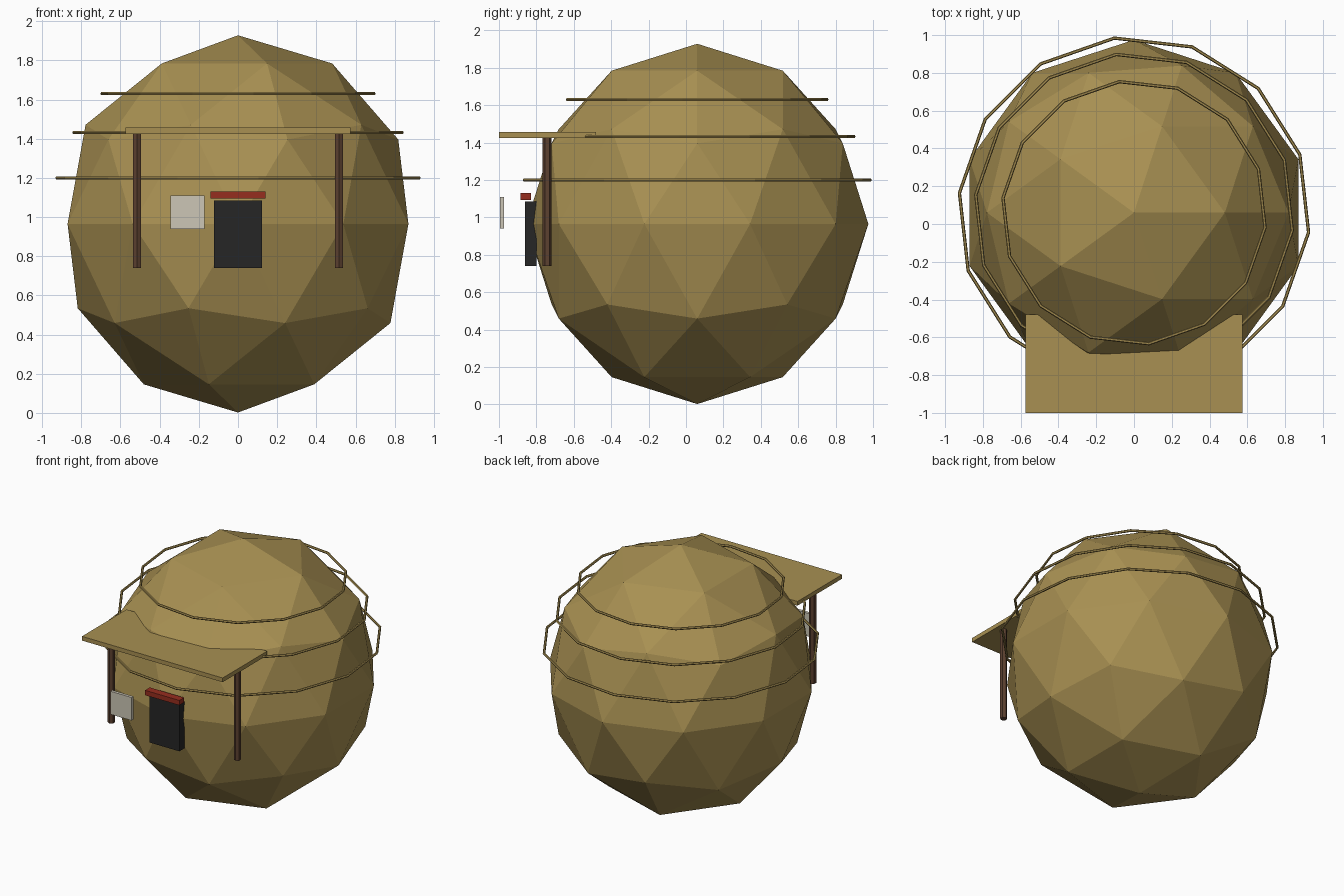
import bpy
import math

cube = bpy.data.objects.get("Cube")
if cube:
    bpy.data.objects.remove(cube, do_unlink=True)


def material(name, rgb):
    """Flat colour from 0-255 screen values, stored as linear."""
    linear = [(c / 255 / 12.92) if c < 11 else ((c / 255 + 0.055) / 1.055) ** 2.4 for c in rgb]
    mat = bpy.data.materials.new(name)
    mat.use_nodes = True
    mat.diffuse_color = (*linear, 1)
    bsdf = next(n for n in mat.node_tree.nodes if n.type == 'BSDF_PRINCIPLED')
    bsdf.inputs["Base Color"].default_value = (*linear, 1)
    return mat


THATCH = material("straw_thatch", (168, 144, 82))
WOOD = material("dark_wood", (92, 65, 48))
DOOR = material("charcoal_door", (38, 38, 38))
RED = material("red_lintel", (150, 45, 30))
PAPER = material("pale_board", (204, 198, 182))


def finish(name, mat):
    ob = bpy.context.object
    ob.name = name
    ob.data.name = name
    ob.data.materials.clear()
    ob.data.materials.append(mat)
    return ob


def box(name, low, high, mat):
    """Box between two opposite corners."""
    centre = [(a + b) / 2 for a, b in zip(low, high)]
    bpy.ops.mesh.primitive_cube_add(size=1, location=centre)
    ob = finish(name, mat)
    for v in ob.data.vertices:
        v.co = [c * (b - a) for c, a, b in zip(v.co, low, high)]
    return ob


CENTRE_Y = 0.06

# Faceted round hut
bpy.ops.mesh.primitive_ico_sphere_add(subdivisions=2, radius=1, location=(0, CENTRE_Y, 0.965))
hut = finish("hut_body", THATCH)
for v in hut.data.vertices:
    v.co = (v.co.x * 0.915, v.co.y * 0.915, v.co.z * 0.963)

# Binding hoops around the upper half
for name, z, radius in (("lower", 1.2, 0.93), ("middle", 1.432, 0.843), ("upper", 1.63, 0.698)):
    bpy.ops.mesh.primitive_torus_add(
        major_segments=14, minor_segments=6, major_radius=radius, minor_radius=0.009,
        location=(0, CENTRE_Y, z), rotation=(0, 0, math.radians(45)))
    finish(name + "_hoop", THATCH)

# Porch roof and its posts
box("porch_roof", (-0.575, -1, 1.425), (0.575, -0.48, 1.456), THATCH)
for side, x in (("left", 0.515), ("right", -0.515)):
    bpy.ops.mesh.primitive_cylinder_add(vertices=6, radius=0.024, depth=0.7, location=(x, -0.743, 1.09))
    finish(side + "_porch_post", WOOD)

# Door, lintel and notice board
box("door", (-0.123, -0.86, 0.74), (0.123, -0.80, 1.085), DOOR)
box("door_lintel", (-0.14, -0.885, 1.094), (0.14, -0.83, 1.13), RED)
box("notice_board", (-0.345, -0.995, 0.94), (-0.172, -0.973, 1.11), PAPER)
